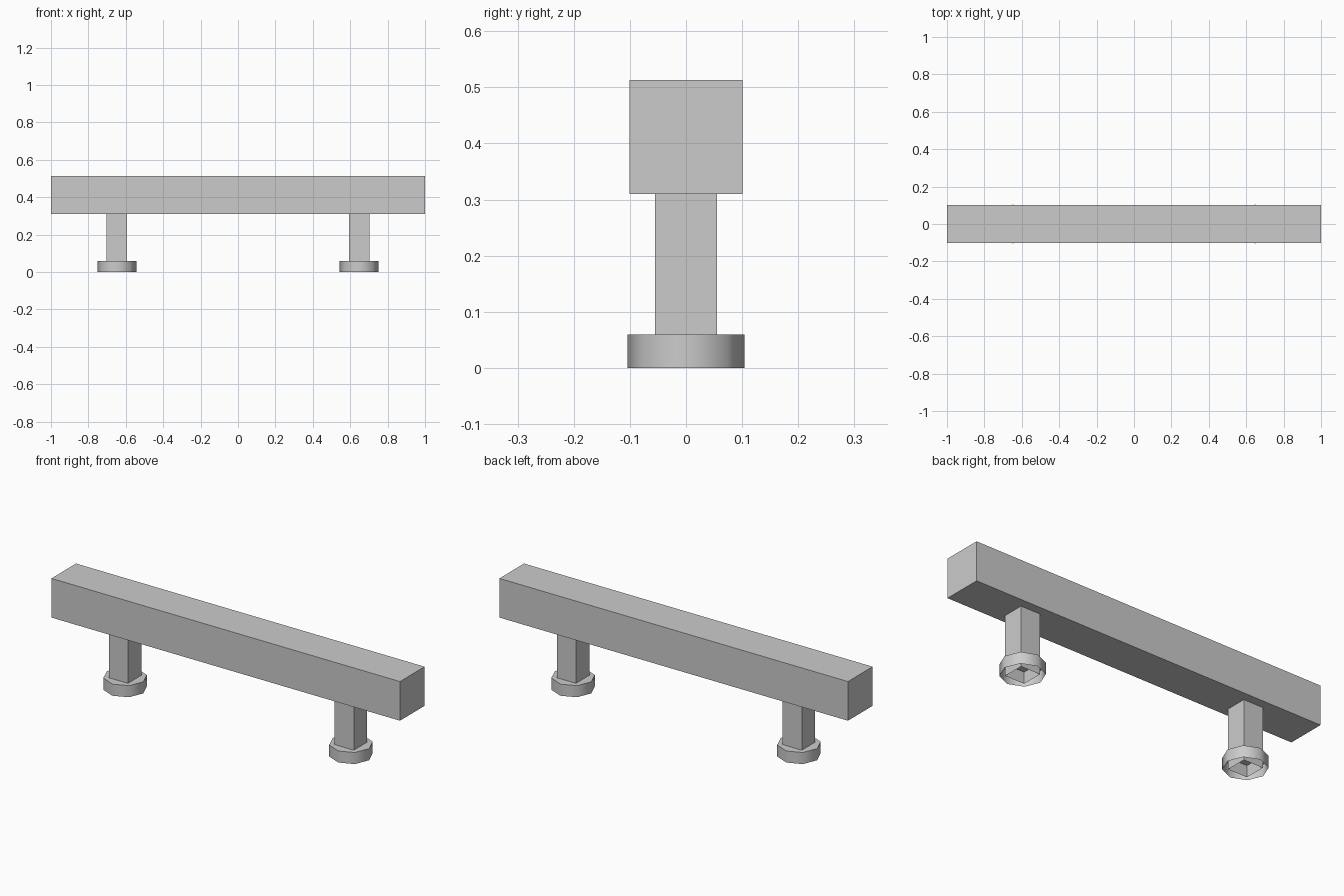
import bpy, bmesh, math

cube = bpy.data.objects.get("Cube")
if cube:
    bpy.data.objects.remove(cube, do_unlink=True)

metal = bpy.data.materials.new("grey_metal")
metal.use_nodes = True
GREY = (0.6, 0.6, 0.6, 1)
metal.diffuse_color = GREY
metal.node_tree.nodes["Principled BSDF"].inputs["Base Color"].default_value = GREY

POST_HALF, POST_X = 0.055, 0.648
BASE_RADIUS, BASE_TOP, BAR_BOTTOM, BAR_TOP = 0.104, 0.06, 0.31, 0.513


def finish(name, bm, location=(0, 0, 0)):
    mesh = bpy.data.meshes.new(name)
    bm.to_mesh(mesh)
    bm.free()
    mesh.materials.append(metal)
    obj = bpy.data.objects.new(name, mesh)
    obj.location = location
    bpy.context.collection.objects.link(obj)
    return obj


def box(name, half_x, half_y, z0, z1, x=0):
    bm = bmesh.new()
    bmesh.ops.create_cube(bm, size=1)
    bmesh.ops.scale(bm, vec=(2 * half_x, 2 * half_y, z1 - z0), verts=bm.verts)
    return finish(name, bm, (x, 0, (z0 + z1) / 2))


def ring(bm, radius, count, turn, z):
    angles = [turn + math.tau * i / count for i in range(count)]
    return [bm.verts.new((radius * math.cos(a), radius * math.sin(a), z)) for a in angles]


def wall(bm, low, high, inward=False):
    n = len(low)
    for i in range(n):
        j = (i + 1) % n
        quad = [low[i], low[j], high[j], high[i]]
        face = bm.faces.new(quad[::-1] if inward else quad)
        face.smooth = not inward


def base(name, x):
    """Octagonal foot, open underneath, with a square socket."""
    bm = bmesh.new()
    outer = [ring(bm, BASE_RADIUS, 8, 0, z) for z in (0, BASE_TOP)]
    inner = [ring(bm, POST_HALF * math.sqrt(2), 4, math.pi / 4, z) for z in (0, BASE_TOP)]
    wall(bm, *outer)
    wall(bm, *inner, inward=True)
    # Top plate around the post
    o, s = outer[1], inner[1]
    for i in range(4):
        k = 2 * i
        bm.faces.new((s[i], o[k], o[k + 1]))
        bm.faces.new((s[i], o[k + 1], o[(k + 2) % 8]))
        bm.faces.new((s[i], o[(k + 2) % 8], s[(i + 1) % 4]))
    return finish(name, bm, (x, 0, 0))


# Grip bar
box("grip_bar", 1, 0.101, BAR_BOTTOM, BAR_TOP)

# Two posts with their feet
for side, sign in (("left", 1), ("right", -1)):
    box(side + "_post", POST_HALF, POST_HALF, BASE_TOP, BAR_BOTTOM, sign * POST_X)
    base(side + "_base", sign * POST_X)
